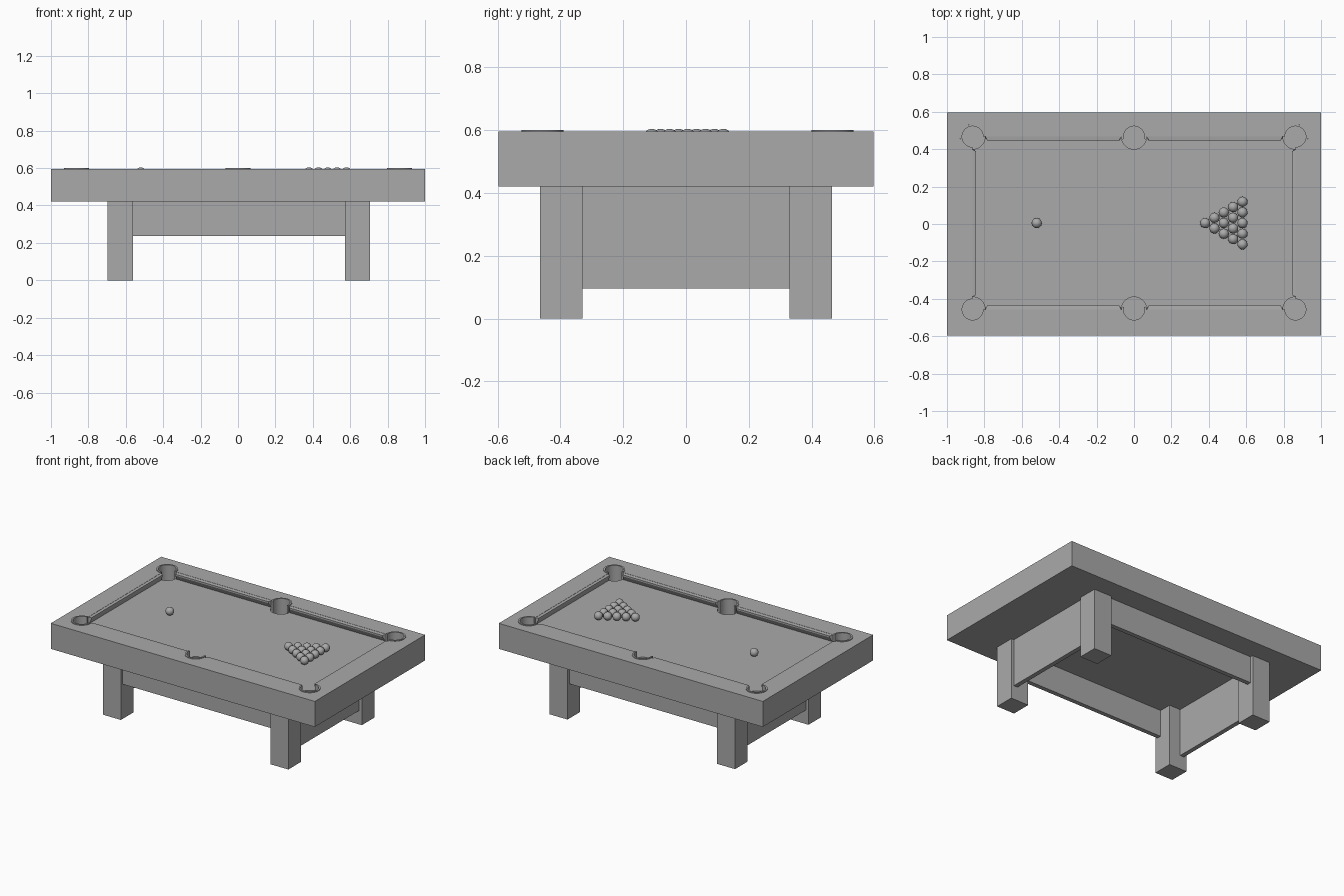
import bpy, bmesh, math
from mathutils import Vector

if "Cube" in bpy.data.objects:
    bpy.data.objects.remove(bpy.data.objects["Cube"], do_unlink=True)

grey = bpy.data.materials.new("plain_grey")
grey.use_nodes = True
GREY = (0.4, 0.4, 0.4, 1)
grey.diffuse_color = GREY
grey.node_tree.nodes["Principled BSDF"].inputs["Base Color"].default_value = GREY

TOP, BED, UNDER = 0.595, 0.55, 0.42   # rail top, playing surface, underside
HALF_X, HALF_Y = 0.863, 0.462         # playing recess, out to the rails
OFF_Y = 0.005                         # slight offset of the recess
POCKET_R, POCKET_FLOOR = 0.067, 0.47


def finish(bm, name, smooth=False):
    bmesh.ops.recalc_face_normals(bm, faces=bm.faces)
    mesh = bpy.data.meshes.new(name)
    bm.to_mesh(mesh)
    bm.free()
    mesh.materials.append(grey)
    obj = bpy.data.objects.new(name, mesh)
    bpy.context.collection.objects.link(obj)
    if smooth:
        bpy.ops.object.select_all(action='DESELECT')
        obj.select_set(True)
        bpy.context.view_layer.objects.active = obj
        bpy.ops.object.shade_smooth_by_angle(angle=math.radians(35))
    return obj


def box(name, lo, hi):
    bm = bmesh.new()
    bmesh.ops.create_cube(bm, size=1)
    lo, hi = Vector(lo), Vector(hi)
    for v in bm.verts:
        v.co = (lo + hi) / 2 + v.co * (hi - lo)
    return finish(bm, name)


def cut(target, cutter):
    mod = target.modifiers.new("cut", 'BOOLEAN')
    mod.operation, mod.solver, mod.object = 'DIFFERENCE', 'EXACT', cutter
    bpy.context.view_layer.objects.active = target
    bpy.ops.object.modifier_apply(modifier=mod.name)
    bpy.data.objects.remove(cutter, do_unlink=True)


def rim(name, x, y, inward, opening):
    """Upright pocket wall, open towards the playing surface."""
    bm = bmesh.new()
    steps = 36
    rings = []
    for i in range(steps + 1):
        a = inward + opening / 2 + (2 * math.pi - opening) * i / steps
        rings.append([bm.verts.new((x + r * math.cos(a), y + r * math.sin(a), z))
                      for r, z in ((0.056, POCKET_FLOOR), (POCKET_R, POCKET_FLOOR),
                                   (POCKET_R, 0.6), (0.056, 0.6))])
    for a, b in zip(rings, rings[1:]):
        for k in range(4):
            bm.faces.new((a[k], a[k - 1], b[k - 1], b[k]))
    bm.faces.new(rings[0])
    bm.faces.new(rings[-1])
    return finish(bm, name, smooth=True)


def cushion(name, start, end, inward, depth):
    """Rail cushion with an undercut nose and angled ends."""
    start, end, inward = Vector(start), Vector(end), Vector(inward)
    along = (end - start).normalized()
    profile = ((-0.003, TOP - 0.001), (depth, TOP - 0.004),
               (depth, TOP - 0.014), (depth * 0.3, BED), (-0.003, BED))
    bm = bmesh.new()
    ends = []
    for base, sign in ((start, 1), (end, -1)):
        ends.append([bm.verts.new(base + inward * d + along * sign * max(d, 0) * 0.6
                                  + Vector((0, 0, z))) for d, z in profile])
    for k in range(len(profile)):
        bm.faces.new((ends[0][k], ends[0][k - 1], ends[1][k - 1], ends[1][k]))
    for loop in ends:
        bm.faces.new(loop)
    finish(bm, name)


def ball(name, x, y):
    bm = bmesh.new()
    bmesh.ops.create_uvsphere(bm, u_segments=24, v_segments=14, radius=0.027)
    bmesh.ops.translate(bm, verts=bm.verts, vec=(x, y, BED + 0.027))
    finish(bm, name, smooth=True)


# Table top with sunken playing surface
table = box("table_top", (-1, -0.597, UNDER), (1, 0.597, TOP))
cut(table, box("recess_cutter", (-HALF_X, OFF_Y - HALF_Y, BED), (HALF_X, OFF_Y + HALF_Y, 0.7)))

# Pockets: hole and raised rim at corners and middle of the long sides
for sx in (-1, 0, 1):
    for sy in (-1, 1):
        px, py = sx * HALF_X, OFF_Y + sy * HALF_Y
        bm = bmesh.new()
        bmesh.ops.create_cone(bm, cap_ends=True, segments=40, radius1=POCKET_R,
                              radius2=POCKET_R, depth=0.7 - POCKET_FLOOR)
        bmesh.ops.translate(bm, verts=bm.verts, vec=(px, py, (0.7 + POCKET_FLOOR) / 2))
        cut(table, finish(bm, "pocket_cutter"))
        opening = math.pi / 2 if sx else math.pi * 0.85
        rim("pocket_rim", px, py, math.atan2(-sy, -sx), opening)

# Cushions between the pockets
for s in (-1, 1):
    for t in (-1, 1):
        y = OFF_Y + s * HALF_Y
        cushion("long_cushion", (t * 0.066, y, 0), (t * 0.797, y, 0), (0, -s, 0), 0.023)
    x = s * HALF_X
    cushion("end_cushion", (x, OFF_Y - 0.395, 0), (x, OFF_Y + 0.395, 0), (-s, 0, 0), 0.018)

# Legs and the panels between them
LEG_X, LEG_Y, LEG_W, MID = 0.702, 0.465, 0.135, 0.005
for sx in (-1, 1):
    for sy in (-1, 1):
        cx, cy = MID + sx * (LEG_X - LEG_W / 2), sy * (LEG_Y - LEG_W / 2)
        h = LEG_W / 2
        box("leg", (cx - h, cy - h, 0), (cx + h, cy + h, UNDER))
    ex = MID + sx * (LEG_X - 0.035)
    box("end_panel", (ex - 0.015, -0.335, 0.095), (ex + 0.015, 0.335, UNDER))
    ey = sx * (LEG_Y - 0.035)
    box("long_panel", (MID - 0.57, ey - 0.015, 0.237), (MID + 0.57, ey + 0.015, UNDER))

# Racked balls and the single ball
for row in range(5):
    for k in range(row + 1):
        ball("racked_ball", 0.38 + row * 0.05, OFF_Y + (k - row / 2) * 0.057)
ball("single_ball", -0.52, OFF_Y)
